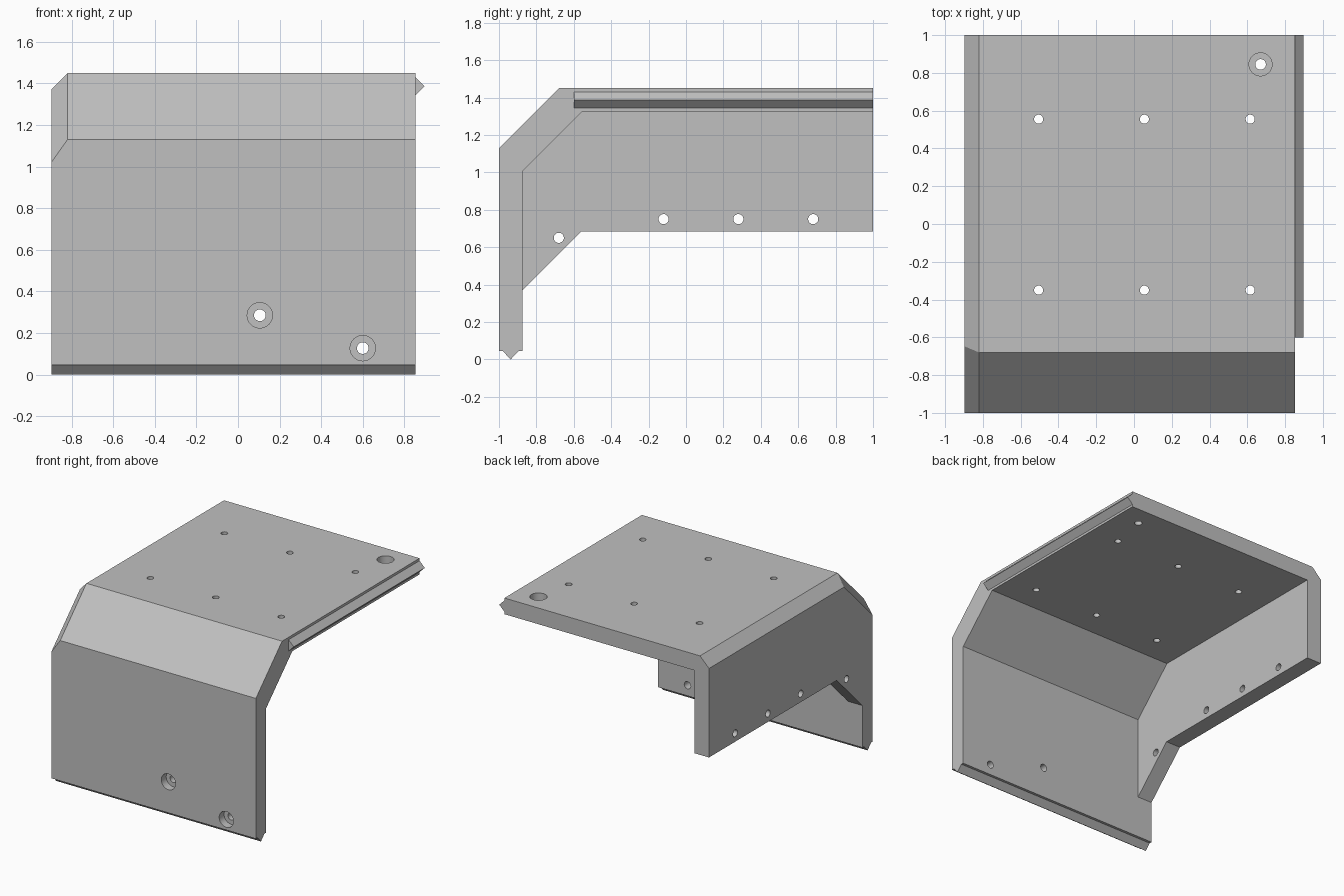
import bpy, bmesh, math
from mathutils import Vector, Matrix

if "Cube" in bpy.data.objects:
    bpy.data.objects.remove(bpy.data.objects["Cube"])

grey = bpy.data.materials.new("plain grey")
grey.use_nodes = True
grey.diffuse_color = (0.53, 0.53, 0.53, 1)
grey.node_tree.nodes["Principled BSDF"].inputs["Base Color"].default_value = grey.diffuse_color


def make_object(name, bm):
    bmesh.ops.recalc_face_normals(bm, faces=bm.faces)
    mesh = bpy.data.meshes.new(name)
    bm.to_mesh(mesh)
    bm.free()
    mesh.materials.append(grey)
    obj = bpy.data.objects.new(name, mesh)
    bpy.context.collection.objects.link(obj)
    return obj


def prism(points, direction):
    """Extrude a closed outline along a direction."""
    bm = bmesh.new()
    face = bm.faces.new([bm.verts.new(p) for p in points])
    new = bmesh.ops.extrude_face_region(bm, geom=[face])["geom"]
    bmesh.ops.translate(bm, vec=direction, verts=[v for v in new if isinstance(v, bmesh.types.BMVert)])
    return bm


def side_prism(outline, x0, x1):
    return prism([(x0, y, z) for y, z in outline], (x1 - x0, 0, 0))


def add_drill(bm, centre, axis, radius, length):
    turn = Vector((0, 0, 1)).rotation_difference(Vector(axis)).to_matrix().to_4x4()
    bmesh.ops.create_cone(bm, cap_ends=True, segments=32, radius1=radius, radius2=radius,
                          depth=length, matrix=Matrix.Translation(centre) @ turn)


def cut(obj, cutter):
    cutter.hide_render = True
    mod = obj.modifiers.new("cut", "BOOLEAN")
    mod.operation = "DIFFERENCE"
    mod.solver = "EXACT"
    mod.object = cutter
    bpy.context.view_layer.objects.active = obj
    bpy.ops.object.modifier_apply(modifier=mod.name)
    bpy.data.objects.remove(cutter)


LEFT, RIGHT, WALL = 0.853, -0.897, 0.125
INNER = -1 + WALL
FOOT = 0.045

# Solid housing outline with the pointed rib along the front foot
outline = [(-1, FOOT), (-0.98, FOOT), (-0.9375, 0), (-0.895, FOOT), (INNER, FOOT),
           (INNER, 0.37), (-0.56, 0.685), (1, 0.685), (1, 1.45), (-0.68, 1.45), (-1, 1.13)]
bm = side_prism(outline, RIGHT, LEFT)

# Bevel the right edge of the top and of the sloped front
bevel = RIGHT + 0.077
for point, normal in [((bevel, 0, 1.45), (-1, 0, 1)),
                      ((bevel, -1, 1.13), (-math.sqrt(2), -1, 1))]:
    bmesh.ops.bisect_plane(bm, geom=bm.verts[:] + bm.edges[:] + bm.faces[:], dist=1e-5,
                           plane_co=point, plane_no=Vector(normal).normalized(), clear_outer=True)
    bmesh.ops.edgeloop_fill(bm, edges=[e for e in bm.edges if e.is_boundary])
housing = make_object("housing", bm)

# Hollow out the inside, leaving top, front and right walls
hollow = [(INNER, 0.37), (-0.5, 0.3), (1.2, 0.3), (1.2, 1.325), (-0.555, 1.325), (INNER, 1.005)]
cut(housing, make_object("hollow_cutter", side_prism(hollow, RIGHT + WALL, 1.2)))

# Screw holes: top grid, right wall row, and the three recessed ones
drills, recesses = bmesh.new(), bmesh.new()
for x in (-0.505, 0.055, 0.615):
    for y in (-0.35, 0.555):
        add_drill(drills, (x, y, 1.39), (0, 0, 1), 0.024, 0.3)
for y, z in [(-0.68, 0.65), (-0.12, 0.75), (0.28, 0.75), (0.68, 0.75)]:
    add_drill(drills, (RIGHT + 0.06, y, z), (1, 0, 0), 0.027, 0.3)
for centre, axis in [((0.105, -1, 0.285), (0, 1, 0)), ((0.6, -1, 0.127), (0, 1, 0)),
                     ((0.67, 0.845, 1.45), (0, 0, 1))]:
    add_drill(drills, centre, axis, 0.028, 0.5)
    add_drill(recesses, centre, axis, 0.061, 0.12)
cut(housing, make_object("recess_cutter", recesses))
cut(housing, make_object("drill_cutter", drills))

# Pointed rib along the left edge of the top
rib = make_object("side_rib", prism([(LEFT, -0.6, 1.343), (LEFT + 0.044, -0.6, 1.387),
                                     (LEFT, -0.6, 1.431)], (0, 1.6, 0)))

# Round holes shade smoothly, edges stay sharp
for obj in bpy.context.selected_objects:
    obj.select_set(False)
housing.select_set(True)
bpy.context.view_layer.objects.active = housing
bpy.ops.object.shade_smooth_by_angle(angle=math.radians(25))
